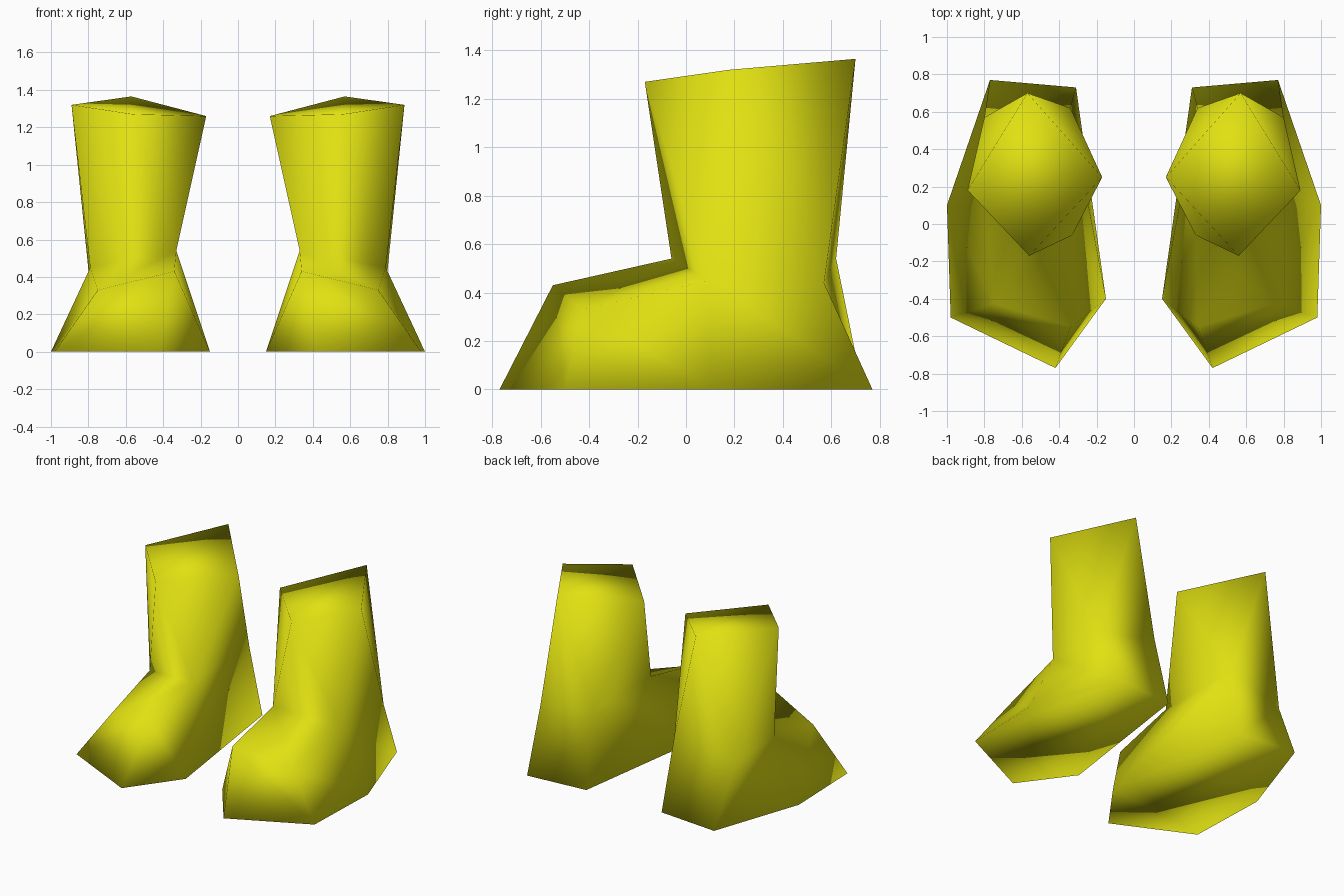
import bpy, bmesh

if "Cube" in bpy.data.objects:
    bpy.data.objects.remove(bpy.data.objects["Cube"])

# One flat colour
yellow = bpy.data.materials.new("bright_yellow")
yellow.diffuse_color = (0.75, 0.75, 0.006, 1)
yellow.use_nodes = True
yellow.node_tree.nodes["Principled BSDF"].inputs["Base Color"].default_value = yellow.diffuse_color

# Corners of one boot, grouped by level
CUFF = [(.56, -.17, 1.27), (.89, .18, 1.32), (.57, .70, 1.365), (.17, .25, 1.26)]
ANKLE = [(.33, -.06, .54), (.79, .09, .45), (.80, .57, .44), (.34, .62, .54)]
TOE_TOP = [(.34, -.55, .43), (.75, -.425, .33)]
SOLE = [(.42, -.77, 0), (.98, -.50, 0), (1.0, .10, 0),
        (.77, .77, 0), (.31, .73, 0), (.15, -.40, 0)]


def build_boot(name, side):
    bm = bmesh.new()

    def ring(points):
        return [bm.verts.new((side * x, y, z)) for x, y, z in points]

    cuff, ankle, toe, sole = ring(CUFF), ring(ANKLE), ring(TOE_TOP), ring(SOLE)

    # Leg: the cuff is turned an eighth against the ankle, so join with triangles
    for i in range(4):
        j = (i + 1) % 4
        bm.faces.new((cuff[i], ankle[i], ankle[j]))
        bm.faces.new((cuff[i], ankle[j], cuff[j]))

    # Closed top, folded from front to back
    bm.faces.new((cuff[0], cuff[1], cuff[2]))
    bm.faces.new((cuff[0], cuff[2], cuff[3]))

    # Foot: instep, toe front, outer side, heel, inner side
    bm.faces.new((ankle[0], toe[0], toe[1], ankle[1]))
    bm.faces.new((toe[0], sole[0], sole[1], toe[1]))
    bm.faces.new((toe[1], sole[1], sole[2], ankle[1]))
    bm.faces.new((ankle[1], sole[2], sole[3], ankle[2]))
    bm.faces.new((ankle[2], sole[3], sole[4], ankle[3]))
    bm.faces.new((ankle[3], sole[4], sole[5], ankle[0]))
    bm.faces.new((ankle[0], sole[5], toe[0]))
    bm.faces.new((toe[0], sole[5], sole[0]))

    # Flat sole
    bm.faces.new(sole)

    bmesh.ops.recalc_face_normals(bm, faces=bm.faces[:])
    for f in bm.faces:
        f.smooth = True
    mesh = bpy.data.meshes.new(name)
    bm.to_mesh(mesh)
    bm.free()
    mesh.materials.append(yellow)
    bpy.context.collection.objects.link(bpy.data.objects.new(name, mesh))


build_boot("right_boot", 1)
build_boot("left_boot", -1)
